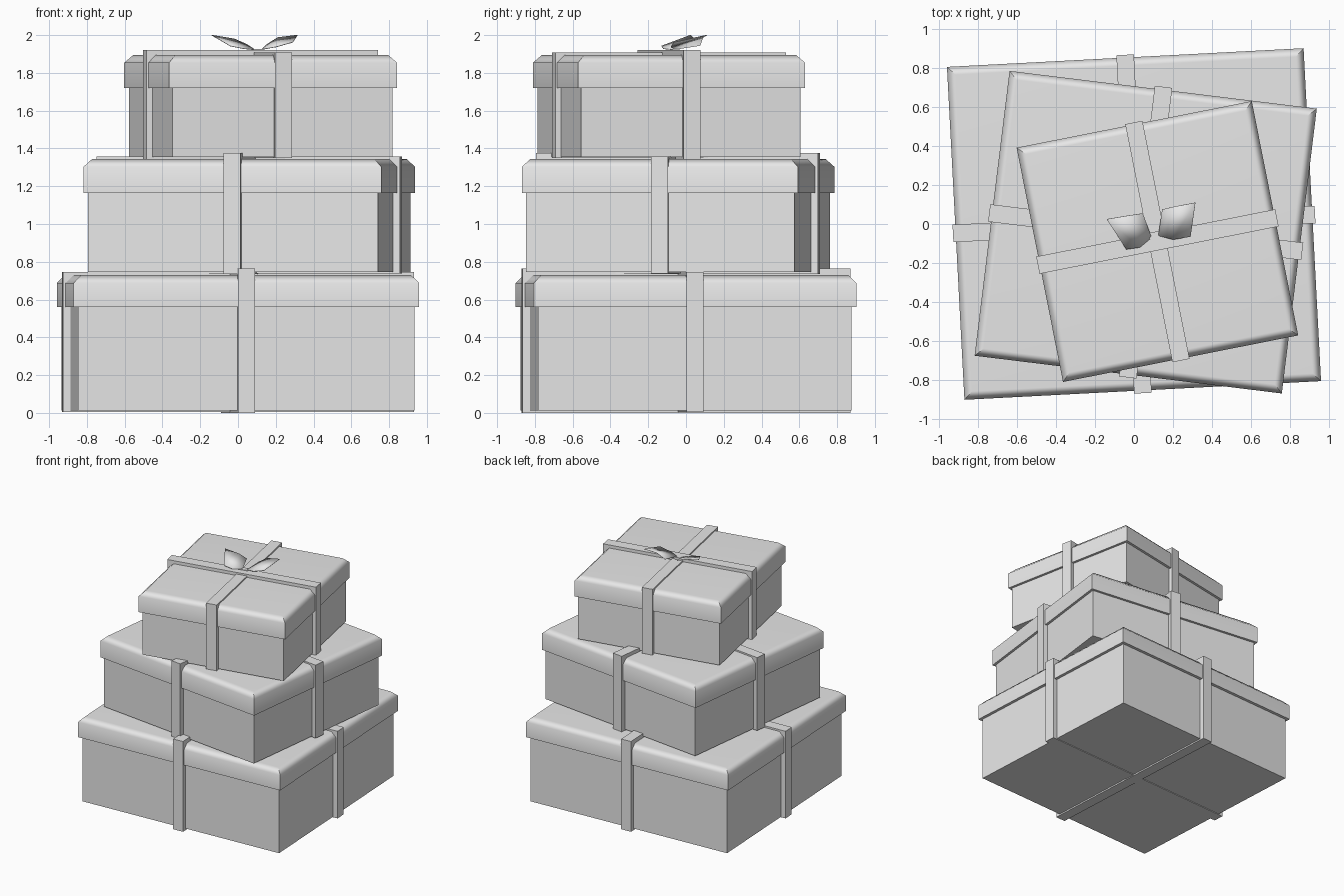
import bpy
import bmesh
from math import radians
from mathutils import Matrix

cube = bpy.data.objects.get("Cube")
if cube:
    bpy.data.objects.remove(cube, do_unlink=True)

# One plain material for everything
grey = bpy.data.materials.new("light_grey")
grey.use_nodes = True
grey.diffuse_color = (0.8, 0.8, 0.8, 1)
grey.node_tree.nodes["Principled BSDF"].inputs["Base Color"].default_value = (0.8, 0.8, 0.8, 1)


def finish(name, bm, matrix=None):
    bmesh.ops.recalc_face_normals(bm, faces=bm.faces)
    mesh = bpy.data.meshes.new(name)
    bm.to_mesh(mesh)
    bm.free()
    mesh.materials.append(grey)
    obj = bpy.data.objects.new(name, mesh)
    if matrix is not None:
        obj.matrix_world = matrix
    bpy.context.collection.objects.link(obj)
    return obj


def smooth(obj, angle):
    for face in obj.data.polygons:
        face.use_smooth = True
    obj.data.set_sharp_from_angle(angle=radians(angle))


def loft(rings):
    """Stack rectangles given as (half width, half depth, height)."""
    bm = bmesh.new()
    loops = [[bm.verts.new((sx * w, sy * d, z))
              for sx, sy in ((-1, -1), (1, -1), (1, 1), (-1, 1))]
             for w, d, z in rings]
    for low, high in zip(loops, loops[1:]):
        for i in range(4):
            j = (i + 1) % 4
            bm.faces.new((low[i], low[j], high[j], high[i]))
    bm.faces.new(loops[0][::-1])
    bm.faces.new(loops[-1])
    return bm


def band(half, low, high, width=0.09, thick=0.045):
    """Rectangular loop of ribbon running along x."""
    bm = bmesh.new()
    sides = []
    for y in (-width / 2, width / 2):
        for t in (0, thick):
            h, a, b = half - t, low + t, high - t
            sides.append([bm.verts.new((x, y, z))
                          for x, z in ((-h, a), (h, a), (h, b), (-h, b))])
    front_out, front_in, back_out, back_in = sides
    for a, b in ((front_out, front_in), (front_in, back_in),
                 (back_in, back_out), (back_out, front_out)):
        for i in range(4):
            j = (i + 1) % 4
            bm.faces.new((a[i], a[j], b[j], b[i]))
    return bm


def gift(name, center, turn, size, levels, inset, ribbon_x, ribbon_y, over):
    """Box body, chamfered lid and two crossing ribbon loops."""
    place = Matrix.Translation((*center, 0)) @ Matrix.Rotation(radians(turn), 4, "Z")
    w, d = size[0] / 2, size[1] / 2
    bottom, rim, top = levels
    c = 0.042
    finish(name + "_body", loft([(w - inset, d - inset, bottom),
                                 (w - inset, d - inset, rim + 0.02)]), place)
    lid = finish(name + "_lid", loft([(w, d, rim), (w, d, top - c),
                                      (w - c, d - c, top)]), place)
    smooth(lid, 50)
    weighted = lid.modifiers.new("flat_sides", "WEIGHTED_NORMAL")
    weighted.keep_sharp = True
    finish(name + "_ribbon_across", band(w + over, *ribbon_x), place)
    finish(name + "_ribbon_lengthwise", band(d + over, *ribbon_y),
           place @ Matrix.Rotation(radians(90), 4, "Z"))
    return place


# Stack of three boxes
gift("large_box", (0, 0), 3, (1.832, 1.71), (0.012, 0.56, 0.73), 0.025,
     (0.006, 0.745), (0, 0.765), 0.014)
gift("middle_box", (0.06, -0.042), -7, (1.588, 1.472), (0.745, 1.165, 1.345), 0.021,
     (0.738, 1.358), (0.734, 1.375), 0.015)
top_place = gift("small_box", (0.12, -0.09), 11.2, (1.23, 1.225), (1.355, 1.72, 1.896), 0.021,
                 (1.345, 1.922), (1.35, 1.908), 0.01)


# Bow of two curved petals with a small knot
def petal(name, back, front):
    bm = bmesh.new()
    rows = [[bm.verts.new(p) for p in row] for row in (back, front)]
    for i in range(len(back) - 1):
        bm.faces.new((rows[0][i], rows[0][i + 1], rows[1][i + 1], rows[1][i]))
    obj = finish(name, bm)
    smooth(obj, 50)
    solid = obj.modifiers.new("thickness", "SOLIDIFY")
    solid.thickness = 0.003
    solid.offset = 0


petal("bow_petal_right",
      [(-0.14, 0.025, 2.0), (-0.02, 0.045, 1.98), (0.045, 0.055, 1.952)],
      [(-0.04, -0.13, 1.942), (0.03, -0.12, 1.928), (0.09, -0.07, 1.922)])
petal("bow_petal_left",
      [(0.315, 0.11, 2.0), (0.21, 0.09, 1.987), (0.145, 0.075, 1.945)],
      [(0.29, -0.065, 1.962), (0.2, -0.08, 1.937), (0.125, -0.06, 1.924)])
finish("bow_knot", loft([(0.03, 0.02, 1.9), (0.03, 0.02, 1.926)]),
       Matrix.Translation((0.108, -0.06, 0)) @ Matrix.Rotation(radians(11.2), 4, "Z"))
